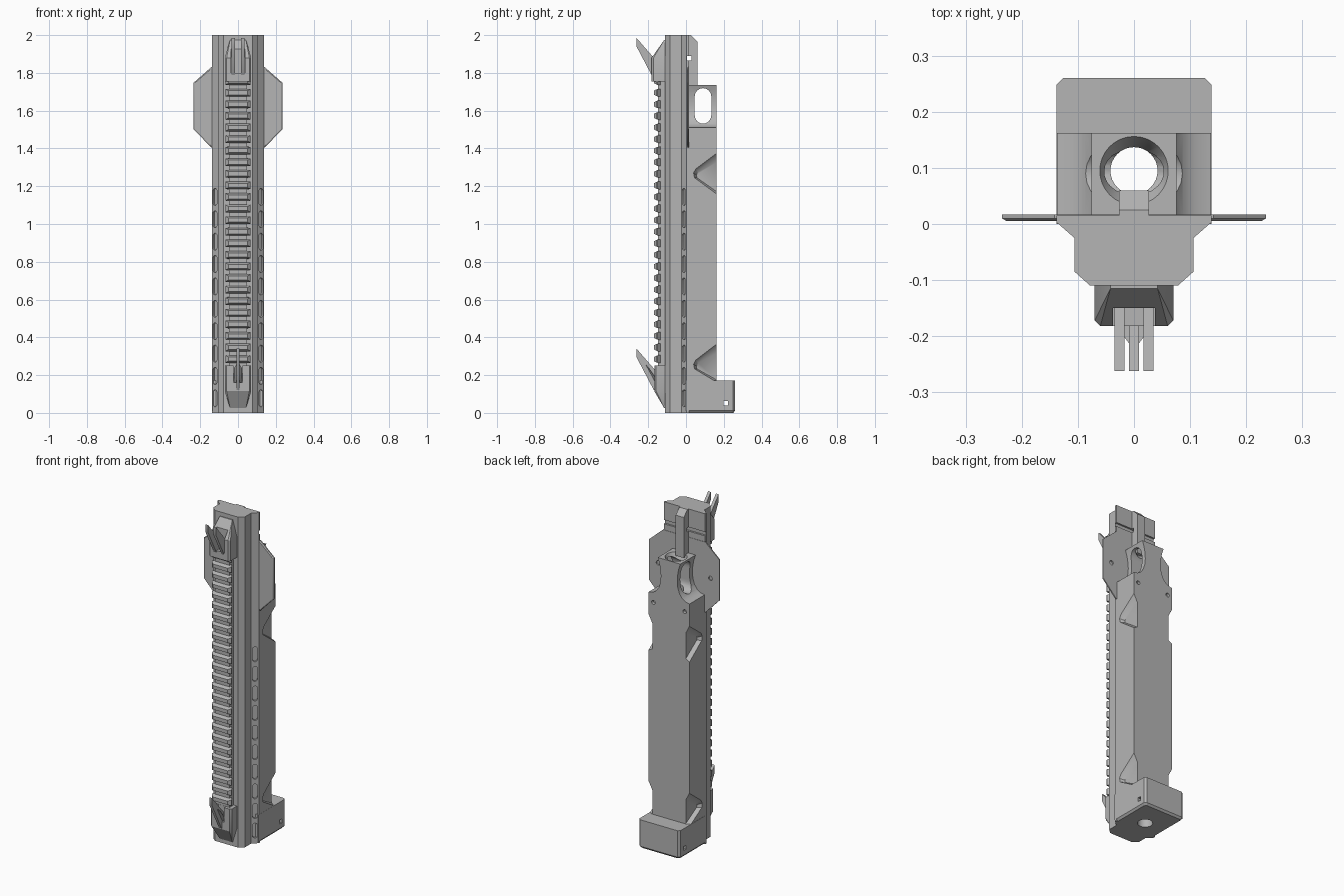
import bpy, bmesh, math
from mathutils import Vector

cube = bpy.data.objects.get("Cube")
if cube:
    bpy.data.objects.remove(cube, do_unlink=True)

grey = bpy.data.materials.new("plain grey")
grey.use_nodes = True
COLOUR = (0.46, 0.46, 0.46, 1)
grey.diffuse_color = COLOUR
grey.node_tree.nodes["Principled BSDF"].inputs["Base Color"].default_value = COLOUR


def finish(name, bm):
    bmesh.ops.recalc_face_normals(bm, faces=bm.faces)
    mesh = bpy.data.meshes.new(name)
    bm.to_mesh(mesh)
    bm.free()
    mesh.materials.append(grey)
    ob = bpy.data.objects.new(name, mesh)
    bpy.context.collection.objects.link(ob)
    return ob


def hulls(name, *point_sets):
    """One object made of separate convex solids."""
    bm = bmesh.new()
    for pts in point_sets:
        verts = [bm.verts.new(p) for p in pts]
        res = bmesh.ops.convex_hull(bm, input=verts)
        spare = {g for g in res["geom_interior"] + res["geom_unused"]
                 if isinstance(g, bmesh.types.BMVert)}
        bmesh.ops.delete(bm, geom=list(spare), context="VERTS")
    bmesh.ops.dissolve_limit(bm, angle_limit=0.01, verts=bm.verts, edges=bm.edges)
    return finish(name, bm)


def place(axis, a, b, level):
    return {"x": (level, a, b), "y": (a, level, b), "z": (a, b, level)}[axis]


def prism(name, outline, lo, hi, axis):
    bm = bmesh.new()
    face = bm.faces.new([bm.verts.new(place(axis, a, b, lo)) for a, b in outline])
    ext = bmesh.ops.extrude_face_region(bm, geom=[face])
    shift = Vector(place(axis, 0, 0, hi - lo))
    bmesh.ops.translate(bm, vec=shift,
                        verts=[g for g in ext["geom"] if isinstance(g, bmesh.types.BMVert)])
    return finish(name, bm)


def block(x0, x1, y0, y1, z0, z1):
    return [(x, y, z) for x in (x0, x1) for y in (y0, y1) for z in (z0, z1)]


def mirrored(half):
    return half + [(-a, b) for a, b in reversed(half)]


def flip(pts):
    return [(-x, y, z) for x, y, z in pts]


def capsule(radius, straight, n=8):
    """Upright slot outline; straight = half length between arc centres."""
    pts = []
    for i in range(2 * n + 2):
        a = math.pi * (i if i <= n else i - 1) / n
        pts.append((radius * math.cos(a), radius * math.sin(a) + (straight if i <= n else -straight)))
    return pts


def circle(cx, cy, r, n=32):
    return [(cx + r * math.cos(i * math.tau / n), cy + r * math.sin(i * math.tau / n)) for i in range(n)]


def cut(cutter, *targets):
    cutter.hide_render = True
    for ob in targets:
        mod = ob.modifiers.new("cut", "BOOLEAN")
        mod.operation = "DIFFERENCE"
        mod.solver = "EXACT"
        mod.object = cutter
        bpy.context.view_layer.objects.active = ob
        bpy.ops.object.modifier_apply(modifier=mod.name)
    bpy.data.objects.remove(cutter, do_unlink=True)


# Front body: one stepped section running the full height
body = prism("front_body", mirrored([(0.138, 0.015), (0.138, 0.003), (0.106, -0.025),
                                     (0.106, -0.085), (0.078, -0.11)]), 0, 2, "z")

# Rows of slots along both slanted edges
t, n = Vector((0.76, 0.65, 0)), Vector((0.65, -0.76, 0))
slots = []
for i in range(10):
    mid = Vector((0.122, -0.011, 0.077 + i * 0.1185))
    pts = [tuple(mid + t * a + n * d + Vector((0, 0, z)))
           for a, z in capsule(0.014, 0.031) for d in (-0.012, 0.03)]
    slots += [pts, flip(pts)]
cut(hulls("slot_cutter", *slots), body)

# Rear housing with a waisted neck at the top
housing = prism("rear_housing", mirrored([
    (0.137, 0.15), (0.137, 1.51), (0.11, 1.515), (0.087, 1.53), (0.069, 1.555), (0.058, 1.59),
    (0.055, 1.625), (0.057, 1.66), (0.064, 1.7), (0.076, 1.735)]), 0.01, 0.162, "y")

# Base block with chamfered rear corners and underside
def base_ring(inset, z):
    s = 0.138 - inset
    return [(k * x, y, z) for k in (-1, 1)
            for x, y in ((s, 0), (s, 0.248 - inset), (s - 0.012, 0.26 - inset))]


base = hulls("base_block", base_ring(0.01, 0) + base_ring(0, 0.012) + base_ring(0, 0.172))

# Lock post behind the head
post = prism("lock_post", [(0.01, 1.72), (0.06, 1.72), (0.06, 1.965), (0.025, 2), (0.01, 2)],
             -0.027, 0.027, "x")

# Vertical bore with a countersunk mouth
cut(prism("bore_cutter", circle(0, 0.095, 0.042), -0.1, 1.9, "z"), housing, base)
cut(hulls("mouth_cutter", [(x, y, z) for r, z in ((0.042, 1.695), (0.062, 1.737), (0.062, 1.76))
                           for x, y in circle(0, 0.095, r)]), housing)

# Cross slot through the neck, pin holes and cross channel
cut(prism("neck_cutter", [(0.09 + a, 1.625 + b) for a, b in capsule(0.044, 0.05)],
          -0.3, 0.3, "x"), housing)
cut(hulls("pin_cutter", block(-0.3, 0.3, 0.198, 0.222, 0.04, 0.064)), base)
cut(hulls("channel_cutter", block(-0.3, 0.3, 0.004, 0.028, 1.866, 1.89)), body, post)
cut(hulls("screw_cutter", *[[(x, y, z) for y in (0.145, 0.2) for x, z in circle(k * 0.105, 1.455, 0.012, 16)]
                            for k in (-1, 1)]), housing)

# Tapered side notches, two on each side
notches = []
for top, mid, low in ((1.372, 1.27, 1.16), (0.362, 0.258, 0.165)):
    outer = [(0.175, top + 0.012), (0.16, top), (0.052, mid + 0.022), (0.04, mid),
             (0.045, mid - 0.025), (0.16, low), (0.175, low - 0.01)]
    inner = [(0.175, top - 0.038), (0.16, top - 0.048), (0.066, mid + 0.006), (0.055, mid - 0.01),
             (0.058, mid - 0.025), (0.16, low + 0.013), (0.175, low + 0.003)]
    pts = [(0.112, y, z) for y, z in inner] + [(x, y, z) for x in (0.137, 0.15) for y, z in outer]
    notches += [pts, flip(pts)]
cut(hulls("notch_cutter", *notches), housing)

# Eight-sided side plate with a bevelled front edge
def plate_ring(inset, y):
    s = 0.235 - inset
    return [(k * x, y, z) for k in (-1, 1)
            for x, z in ((0.142, 1.83 - inset), (s, 1.748), (s, 1.502), (0.142, 1.405 + inset))]


plate = hulls("side_plate", plate_ring(0.008, 0.005) + plate_ring(0, 0.01) + plate_ring(0, 0.017))
cut(hulls("plate_hole_cutter", *[[(x, y, z) for y in (0.009, 0.03) for x, z in circle(k * 0.175, 1.62, 0.013, 16)]
                                 for k in (-1, 1)]), plate)

# Accessory rail: spine plus bevelled cross ribs
hulls("rail_spine", block(-0.048, 0.048, -0.149, -0.1, 0.2, 1.79))
ribs = []
for i in range(25):
    z = 0.285 + i * 0.0613
    ribs.append([(k * x, y, z + j * h) for k in (-1, 1) for j in (-1, 1)
                 for x, y, h in ((0.05, -0.135, 0.021), (0.066, -0.15, 0.02),
                                 (0.066, -0.156, 0.018), (0.05, -0.17, 0.011))])
hulls("rail_ribs", *ribs)


# Sight mounts: wedges that narrow toward one end
def mount(name, wide_a, wide_b, tip, front):
    return hulls(name, [(k * x, y, z) for k in (-1, 1) for x, y, z in (
        (0.07, -0.105, wide_a), (0.07, front + 0.01, wide_a), (0.06, front, wide_a),
        (0.07, -0.105, wide_b), (0.07, front + 0.01, wide_b), (0.06, front, wide_b),
        (0.042, -0.105, tip), (0.042, -0.115, tip))])


upper = mount("upper_sight_mount", 1.755, 1.88, 1.975, -0.182)
cut(hulls("upper_gap_cutter", block(-0.037, 0.037, -0.25, -0.15, 1.8, 2.1)), upper)
lower = mount("lower_sight_mount", 0.25, 0.115, 0.025, -0.168)
cut(hulls("lower_gap_cutter", block(-0.025, 0.025, -0.25, -0.15, 0.16, 0.4)), lower)

# Slanted sight ears and front blade
def blade(name, x, half, shift):
    profile = [(-0.262, 1.985), (-0.262, 1.94), (-0.17, 1.765), (-0.14, 1.765), (-0.14, 1.845)]
    return prism(name, [(y, z + shift) for y, z in profile], x - half, x + half, "x")


for side, x in (("left", 0.026), ("right", -0.026)):
    blade(side + "_sight_ear", x, 0.009, 0)
blade("lower_sight_blade", 0, 0.009, -1.645)
hulls("sight_hub", [(x, y, z) for x, y, z in (
    (0.022, -0.195, 0.235), (-0.022, -0.195, 0.235), (0.022, -0.15, 0.17), (-0.022, -0.15, 0.17),
    (0, -0.225, 0.27), (0, -0.15, 0.13))])

# Smooth the round cuts, keep hard edges crisp
for ob in bpy.context.scene.objects:
    ob.select_set(ob.type == "MESH")
bpy.context.view_layer.objects.active = body
bpy.ops.object.shade_smooth_by_angle(angle=math.radians(30))
